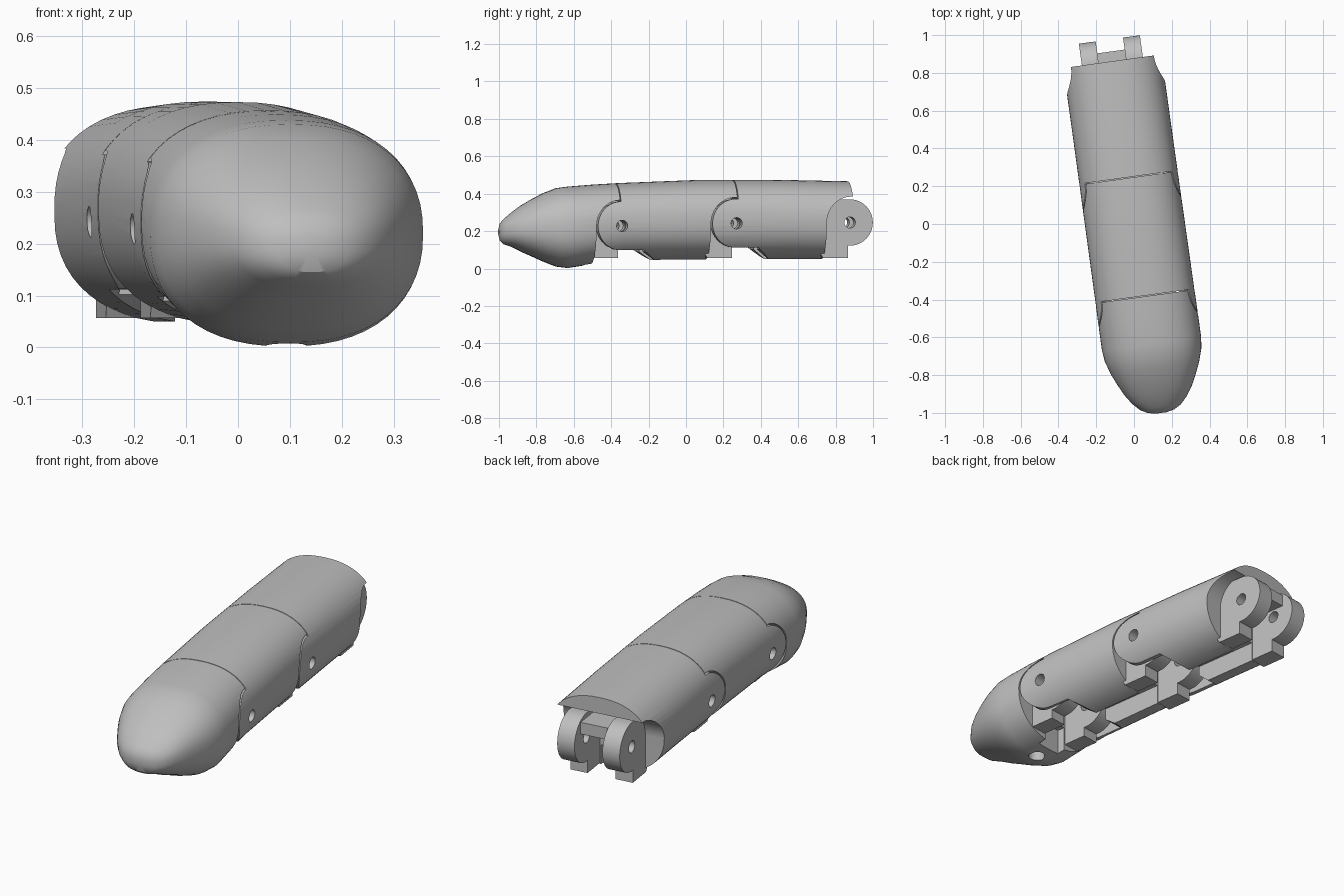
import bpy, bmesh, math
from mathutils import Matrix

if "Cube" in bpy.data.objects:
    bpy.data.objects.remove(bpy.data.objects["Cube"])

grey = bpy.data.materials.new("plain_grey")
grey.use_nodes = True
grey.diffuse_color = (0.52, 0.52, 0.52, 1)
grey.node_tree.nodes["Principled BSDF"].inputs["Base Color"].default_value = (0.52, 0.52, 0.52, 1)

YAW = math.radians(7.9)
INNER, LUG_IN, LUG_OUT = 0.185, 0.073, 0.163
# each joint: pivot y, pivot z, end of the roof above it
JOINTS = [(-0.381, 0.228, -0.387), (0.237, 0.242, 0.246), (0.862, 0.246, 0.87)]


def add_mesh(name, bm):
    bmesh.ops.recalc_face_normals(bm, faces=bm.faces)
    mesh = bpy.data.meshes.new(name)
    bm.to_mesh(mesh)
    bm.free()
    obj = bpy.data.objects.new(name, mesh)
    mesh.materials.append(grey)
    bpy.context.collection.objects.link(obj)
    return obj


def slab(name, outline, x0, x1):
    """Side outline in (y, z), extruded across from x0 to x1."""
    bm = bmesh.new()
    face = bm.faces.new([bm.verts.new((x0, y, z)) for y, z in outline])
    ext = bmesh.ops.extrude_face_region(bm, geom=[face])
    moved = [v for v in ext["geom"] if isinstance(v, bmesh.types.BMVert)]
    bmesh.ops.translate(bm, verts=moved, vec=(x1 - x0, 0, 0))
    return add_mesh(name, bm)


def arc(y, z, r, start, end, steps=24):
    angles = [math.radians(start + (end - start) * i / steps) for i in range(steps + 1)]
    return [(y + r * math.cos(a), z + r * math.sin(a)) for a in angles]


def combine(obj, tool, operation):
    """Apply a boolean; use the second solver if the first loses the skin."""
    before = obj.data.copy()
    for solver in ("EXACT", "MANIFOLD"):
        obj.data = before.copy()
        mod = obj.modifiers.new("shape", "BOOLEAN")
        mod.operation, mod.solver, mod.object = operation, solver, tool
        bpy.ops.object.select_all(action="DESELECT")
        bpy.context.view_layer.objects.active = obj
        obj.select_set(True)
        bpy.ops.object.modifier_apply(modifier=mod.name)
        if max((v.co.z for v in obj.data.vertices), default=0) > 0.4:
            break
    bpy.data.meshes.remove(before)
    bpy.data.objects.remove(tool)


def finger_body(name, start, end):
    """Rounded finger skin lofted along y: y, half width, bottom, top."""
    stations = [(-1.01, 0.03, 0.175, 0.215), (-1.0, 0.072, 0.145, 0.245),
                (-0.98, 0.108, 0.128, 0.267), (-0.94, 0.147, 0.115, 0.3),
                (-0.89, 0.18, 0.09, 0.337), (-0.83, 0.21, 0.064, 0.372),
                (-0.77, 0.236, 0.037, 0.403), (-0.7, 0.258, 0.01, 0.43),
                (-0.64, 0.265, 0.002, 0.438), (-0.5, 0.265, 0.025, 0.449),
                (-0.36, 0.264, 0.04, 0.457), (0.05, 0.263, 0.045, 0.473),
                (0.5, 0.262, 0.046, 0.474), (1.1, 0.262, 0.046, 0.462)]
    count, power = 56, 2 / 2.3
    bm = bmesh.new()
    rings = []
    for y, w, low, high in stations:
        ring = []
        for i in range(count):
            a = 2 * math.pi * i / count
            c, s = math.cos(a), math.sin(a)
            x = math.copysign(abs(c) ** power, c) * w
            z = math.copysign(abs(s) ** power, s) * (high - low) / 2
            ring.append(bm.verts.new((x, y, (high + low) / 2 + z)))
        rings.append(ring)
    for a, b in zip(rings, rings[1:]):
        for i in range(count):
            j = (i + 1) % count
            bm.faces.new((a[i], a[j], b[j], b[i]))
    bm.faces.new(rings[0])
    bm.faces.new(rings[-1])
    # keep only this segment's length
    for y, side in ((start, -1), (end, 1)):
        bmesh.ops.bisect_plane(bm, geom=bm.verts[:] + bm.edges[:] + bm.faces[:],
                               plane_co=(0, y, 0), plane_no=(0, side, 0), clear_outer=True)
        bmesh.ops.holes_fill(bm, edges=[e for e in bm.edges if e.is_boundary], sides=0)
    return add_mesh(name, bm)


def front_cheeks(obj, y, z, roof):
    """Round side cheeks at the front, hollow between them, relief below."""
    r = 0.13
    top = math.degrees(math.acos((roof + 0.004 - y) / r))
    outline = [(2, 1), (roof + 0.004, 1)] + arc(y, z, r, top, 270)
    outline += [(y + 0.125, z - r), (y + 0.22, 0.03), (y + 0.22, -1), (2, -1)]
    combine(obj, slab("keep", outline, -1, 1), "INTERSECT")
    r = 0.137
    hollow = arc(y, z, r, 90, 0) + [(y + r, -1), (y - 1, -1), (y - 1, z + r)]
    combine(obj, slab("hollow", hollow, -INNER, INNER), "DIFFERENCE")


def rear_hinge(obj, y, z):
    """Scooped rear under a roof, with two lugs, feet and a web."""
    r = 0.138
    scoop = arc(y, z, r, 90, 180) + [(y - r, -1), (y + 1, -1), (y + 1, z + r)]
    combine(obj, slab("scoop", scoop, -1, 1), "DIFFERENCE")
    r = 0.124
    lug = arc(y, z, r, 90, -90) + [(y - 0.01, z - r), (y - 0.01, 0.057), (y - 0.145, 0.057),
                                   (y - 0.17, 0.1), (y - 0.17, z + r)]
    for side in (-1, 1):
        combine(obj, slab("lug", lug, side * LUG_IN, side * LUG_OUT), "UNION")
    web = [(y - 0.2, z + 0.04), (y + 0.06, z + 0.04), (y + 0.06, z + 0.1), (y - 0.2, z + 0.1)]
    combine(obj, slab("web", web, -LUG_IN - 0.01, LUG_IN + 0.01), "UNION")


def cut_channel(obj, y0, y1):
    outline = [(y0, -1), (y1, -1), (y1, 0.15), (y0, 0.15)]
    combine(obj, slab("channel", outline, -0.068, 0.068), "DIFFERENCE")


def cut_pin_hole(obj, y, z):
    combine(obj, slab("pin", arc(y, z, 0.03, 0, 345, 23), -1, 1), "DIFFERENCE")


segments = []
for i, name in enumerate(("fingertip", "middle_segment", "base_segment")):
    y, z, roof = JOINTS[i]
    part = finger_body(name, JOINTS[i - 1][0] - 0.2 if i else -2, roof)
    rear_hinge(part, y, z)
    cut_pin_hole(part, y, z)
    if i:
        fy, fz, froof = JOINTS[i - 1]
        front_cheeks(part, fy, fz, froof)
        cut_pin_hole(part, fy, fz)
        cut_channel(part, fy, y - 0.1)
    else:
        cut_channel(part, -0.56, y - 0.1)
        # small round hole under the fingertip
        bm = bmesh.new()
        bmesh.ops.create_cone(bm, cap_ends=True, segments=24, radius1=0.04, radius2=0.04,
                              depth=0.2, matrix=Matrix.Translation((0, -0.64, 0.02)))
        combine(part, add_mesh("cord_hole", bm), "DIFFERENCE")
    segments.append(part)

# turn the whole finger slightly and smooth the skin
for part in segments:
    part.data.transform(Matrix.Translation((0.005, 0, 0)) @ Matrix.Rotation(YAW, 4, "Z"))
    bpy.ops.object.select_all(action="DESELECT")
    bpy.context.view_layer.objects.active = part
    part.select_set(True)
    bpy.ops.object.shade_smooth_by_angle(angle=math.radians(30))
